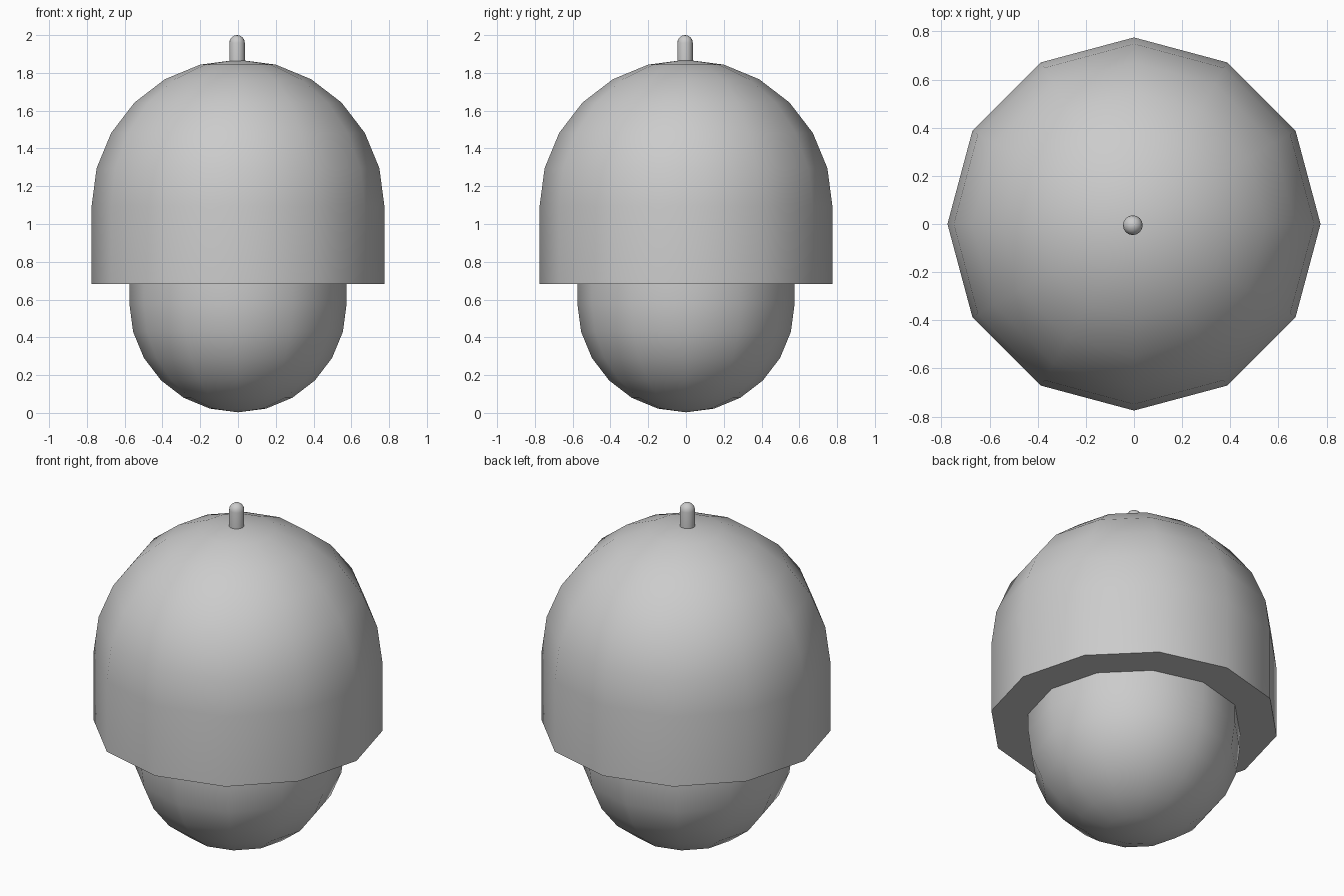
import bpy, bmesh, math

if "Cube" in bpy.data.objects:
    bpy.data.objects.remove(bpy.data.objects["Cube"])


def arc(radius, centre_z, start, end, steps):
    """Profile points on a circle; angles in degrees from the horizontal."""
    pts = []
    for i in range(steps + 1):
        a = math.radians(start + (end - start) * i / steps)
        pts.append((max(0.0, radius * math.cos(a)), centre_z + radius * math.sin(a)))
    return pts


def lathe(name, profile, sides, x=0.0, y=0.0):
    """Spin an (r, z) profile round the vertical axis."""
    bm = bmesh.new()
    verts = [bm.verts.new((r, 0, z)) for r, z in profile]
    edges = [bm.edges.new(p) for p in zip(verts, verts[1:])]
    bmesh.ops.spin(bm, geom=verts + edges, cent=(0, 0, 0), axis=(0, 0, 1),
                   angle=math.tau, steps=sides, use_duplicate=False)
    bmesh.ops.remove_doubles(bm, verts=bm.verts, dist=1e-4)
    bmesh.ops.recalc_face_normals(bm, faces=bm.faces)
    # keep normals outward on open shells
    lowest = min(bm.faces, key=lambda f: f.calc_center_median().z)
    if lowest.normal.z > 0:
        bmesh.ops.reverse_faces(bm, faces=bm.faces)
    mesh = bpy.data.meshes.new(name)
    bm.to_mesh(mesh)
    bm.free()
    obj = bpy.data.objects.new(name, mesh)
    bpy.context.collection.objects.link(obj)
    obj.location = (x, y, 0)
    bpy.ops.object.select_all(action='DESELECT')
    obj.select_set(True)
    bpy.context.view_layer.objects.active = obj
    bpy.ops.object.shade_smooth_by_angle(angle=math.radians(40))
    return obj


RIM_Z = 0.683
NUT_R, CAP_R = 0.575, 0.775

# Nut: hemisphere with a short straight wall up to the cap
lathe("nut", arc(NUT_R, 0.578, -90, 0, 6) + [(NUT_R, RIM_Z)], 12)

# Cap: flat underside ring, straight wall, domed top
lathe("cap", [(NUT_R, RIM_Z), (CAP_R, RIM_Z)] + arc(CAP_R, 1.095, 0, 90, 6), 12)

# Stem: thin peg with a rounded tip
lathe("stem", [(0, 1.862), (0.041, 1.862)] + arc(0.041, 1.959, 0, 90, 4), 16,
      -0.005, -0.005)
